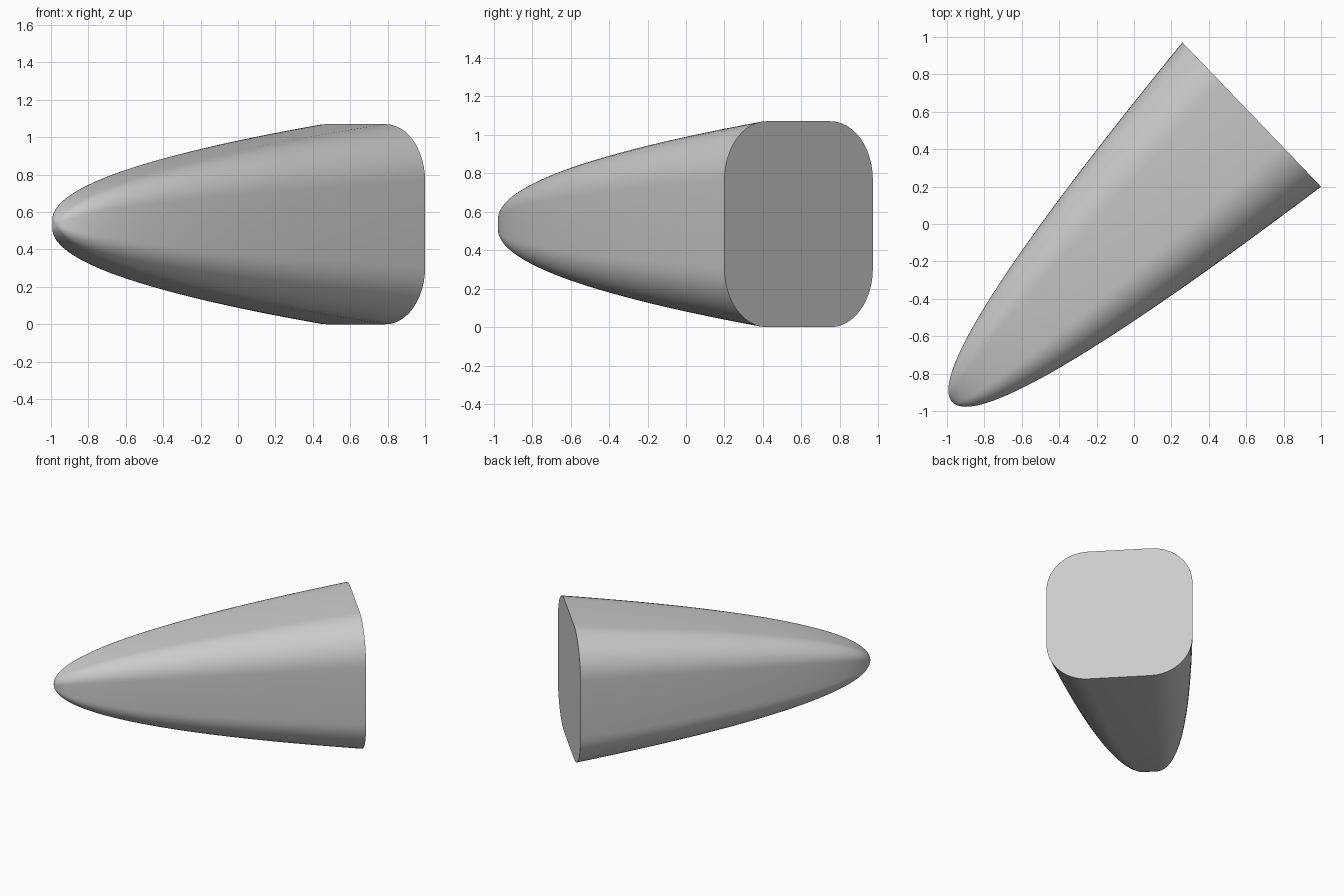
import bpy
import bmesh
import math
from mathutils import Matrix, Vector

if "Cube" in bpy.data.objects:
    bpy.data.objects.remove(bpy.data.objects["Cube"], do_unlink=True)

HALF = 0.535      # half the width of the square back end
RADIUS = 0.305    # corner rounding at the back end
LENGTH = 2.22
RINGS = 40
ARC = 12          # segments in each rounded corner


def rounded_square(half, radius):
    """Closed outline, counter-clockwise, four filleted corners."""
    points = []
    for corner in range(4):
        turn = Matrix.Rotation(corner * math.pi / 2, 2)
        for i in range(ARC + 1):
            a = i / ARC * math.pi / 2
            inner = half - radius
            points.append(turn @ Vector((inner + radius * math.cos(a),
                                         inner + radius * math.sin(a))))
    return points


def make_material(name, value):
    mat = bpy.data.materials.new(name)
    mat.use_nodes = True
    colour = (value, value, value, 1)
    mat.diffuse_color = colour
    mat.node_tree.nodes["Principled BSDF"].inputs["Base Color"].default_value = colour
    return mat


# Parabolic nose: section size grows with the square root of the distance
bm = bmesh.new()
outline = rounded_square(HALF, RADIUS)
count = len(outline)
tip = bm.verts.new((0, 0, 0))
previous = None
for ring in range(1, RINGS + 1):
    k = ring / RINGS
    current = [bm.verts.new((LENGTH * k * k, p.x * k, p.y * k)) for p in outline]
    for i in range(count):
        j = (i + 1) % count
        if previous:
            bm.faces.new((previous[i], previous[j], current[j], current[i]))
        else:
            bm.faces.new((tip, current[j], current[i]))
    previous = current

# Flat back end
bm.faces.new(previous)
bmesh.ops.recalc_face_normals(bm, faces=bm.faces[:])

mesh = bpy.data.meshes.new("nose_cone")
bm.to_mesh(mesh)
bm.free()
cone = bpy.data.objects.new("nose_cone", mesh)
bpy.context.collection.objects.link(cone)
mesh.materials.append(make_material("light grey", 0.6))

# Lay the cone diagonally, tip towards the front right
cone.location = (-0.971, -0.953, HALF)
cone.rotation_euler.z = math.atan2(0.693, 0.721)

bpy.context.view_layer.objects.active = cone
cone.select_set(True)
bpy.ops.object.shade_smooth_by_angle(angle=math.radians(40))
